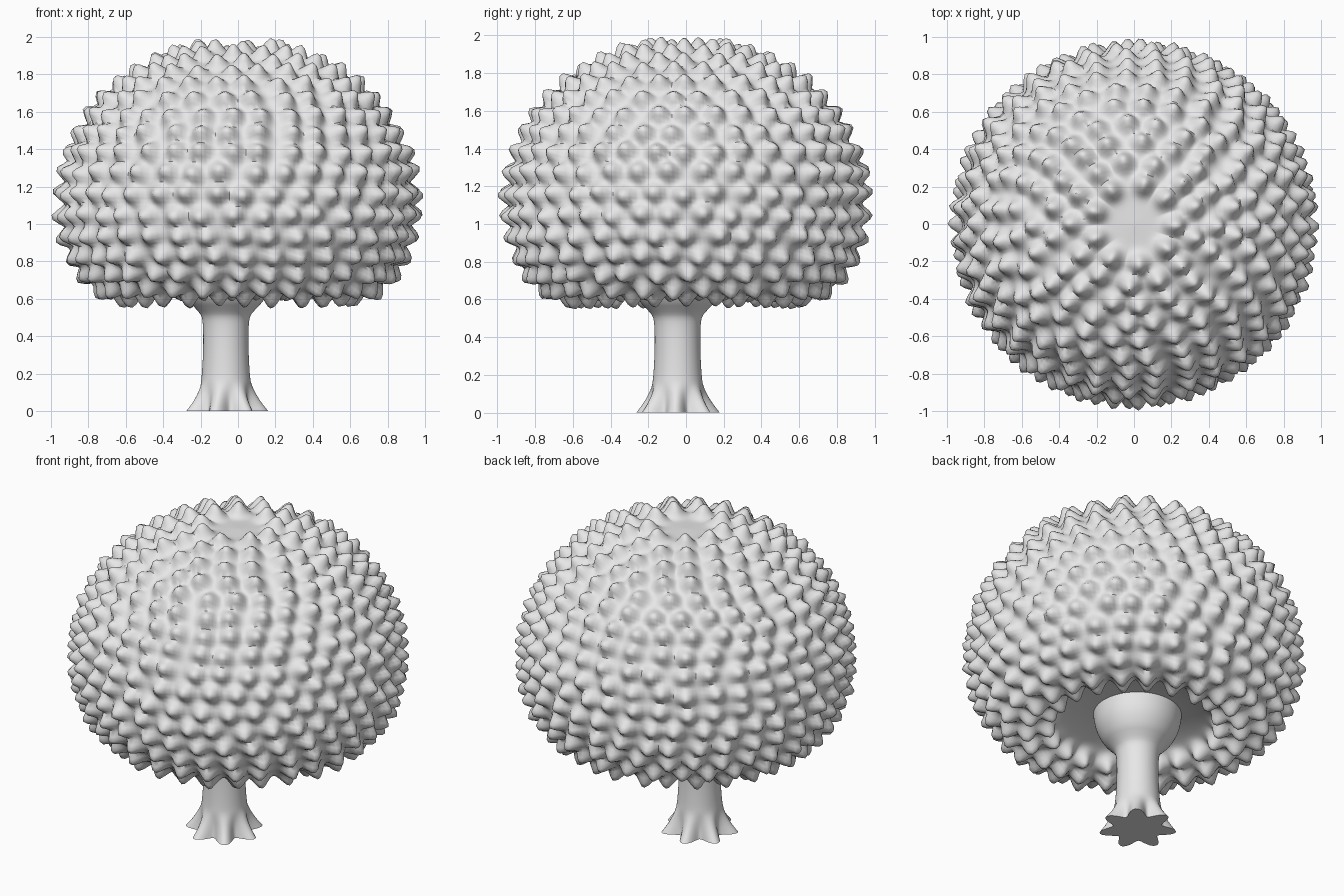
import bpy
import bmesh
import math
import random
from mathutils import Vector
from mathutils.kdtree import KDTree

if "Cube" in bpy.data.objects:
    bpy.data.objects.remove(bpy.data.objects["Cube"])

random.seed(4)
TAU = 2 * math.pi

grey = bpy.data.materials.new("plain_grey")
grey.diffuse_color = (0.8, 0.8, 0.8, 1)
grey.use_nodes = True
grey.node_tree.nodes["Principled BSDF"].inputs["Base Color"].default_value = grey.diffuse_color


def resample(points, step):
    """Smooth curve through the (r, z) points, cut at an even spacing."""
    p = [Vector(q) for q in points]
    p = [2 * p[0] - p[1]] + p + [2 * p[-1] - p[-2]]
    dense = []
    for i in range(1, len(p) - 2):
        a, b, c, d = p[i - 1:i + 3]
        for k in range(40):
            t = k / 40
            dense.append(0.5 * (2 * b + (c - a) * t + (2 * a - 5 * b + 4 * c - d) * t * t
                                + (3 * b - a - 3 * c + d) * t ** 3))
    dense.append(p[-2])
    out, run = [dense[0]], 0.0
    for a, b in zip(dense, dense[1:]):
        run += (b - a).length
        if run >= step:
            out.append(b)
            run = 0.0
    if (out[-1] - dense[-1]).length > 1e-4:
        out.append(dense[-1])
    return out


def lathe(name, profile, segments, place, location=(0, 0, 0)):
    """Turn a profile into rings; place(i, angle) gives each point."""
    bm = bmesh.new()
    rings = []
    for i, q in enumerate(profile):
        if abs(q[0]) < 1e-4:
            rings.append([bm.verts.new(place(i, 0))] * segments)
        else:
            rings.append([bm.verts.new(place(i, TAU * s / segments)) for s in range(segments)])
    for lo, hi in zip(rings, rings[1:]):
        for s in range(segments):
            t = (s + 1) % segments
            corners = list(dict.fromkeys([lo[s], lo[t], hi[t], hi[s]]))
            bm.faces.new(corners)
    bmesh.ops.recalc_face_normals(bm, faces=bm.faces)
    mesh = bpy.data.meshes.new(name)
    bm.to_mesh(mesh)
    bm.free()
    mesh.materials.append(grey)
    obj = bpy.data.objects.new(name, mesh)
    obj.location = location
    bpy.context.collection.objects.link(obj)
    bpy.ops.object.select_all(action='DESELECT')
    obj.select_set(True)
    bpy.context.view_layer.objects.active = obj
    bpy.ops.object.shade_smooth_by_angle(angle=math.radians(60))
    return obj


def spin(r, z, a):
    return Vector((r * math.cos(a), r * math.sin(a), z))


# Leafy crown: domed outside, dimpled top, hollow underside
outline = [(0, 1.915), (0.12, 1.91), (0.22, 1.91), (0.36, 1.87), (0.55, 1.775),
           (0.71, 1.64), (0.83, 1.46), (0.895, 1.29), (0.915, 1.12), (0.90, 0.95),
           (0.84, 0.80), (0.75, 0.69), (0.64, 0.635), (0.53, 0.655), (0.41, 0.72),
           (0.22, 0.76), (0, 0.76)]
crown = resample(outline, 0.018)

# Staggered rows of knob centres over the crown
centres = []
for row, q in enumerate(resample(outline, 0.108)):
    under = q[1] < 0.8 and q[0] < 0.5
    if q[0] < 0.18 or under:
        continue
    count = max(9, round(TAU * q[0] / 0.155))
    for k in range(count):
        a = TAU * (k + 0.5 * (row % 2) + random.uniform(-0.12, 0.12)) / count
        centres.append(spin(q[0], q[1] + random.uniform(-0.012, 0.012), a))
tree = KDTree(len(centres))
for i, c in enumerate(centres):
    tree.insert(c, i)
tree.balance()
heights = [random.uniform(0.072, 0.088) for c in centres]


def crown_point(i, a):
    q = crown[i]
    base = spin(q[0], q[1], a)
    t = crown[min(i + 1, len(crown) - 1)] - crown[max(i - 1, 0)]
    normal = spin(-t[1], t[0], a).normalized()
    _, k, d = tree.find(base)
    return base + normal * heights[k] * math.exp(-(d / 0.047) ** 2)


lathe("leafy_crown", crown, 260, crown_point)

# Trunk: lobed root flare, slim stem, trumpet-shaped top
trunk = [Vector((0, 0))] + resample(
    [(0.185, 0), (0.162, 0.05), (0.143, 0.11), (0.129, 0.19), (0.121, 0.35),
     (0.126, 0.49), (0.155, 0.54), (0.20, 0.59), (0.24, 0.67), (0.26, 0.78)], 0.02)


def trunk_point(i, a):
    r, z = trunk[i]
    if r > 0:
        r += 0.042 * max(0, 1 - z / 0.16) ** 1.3 * math.cos(7 * a + 0.4)
    return spin(r, z, a)


lathe("trunk", trunk, 84, trunk_point, (-0.065, -0.045, 0))
